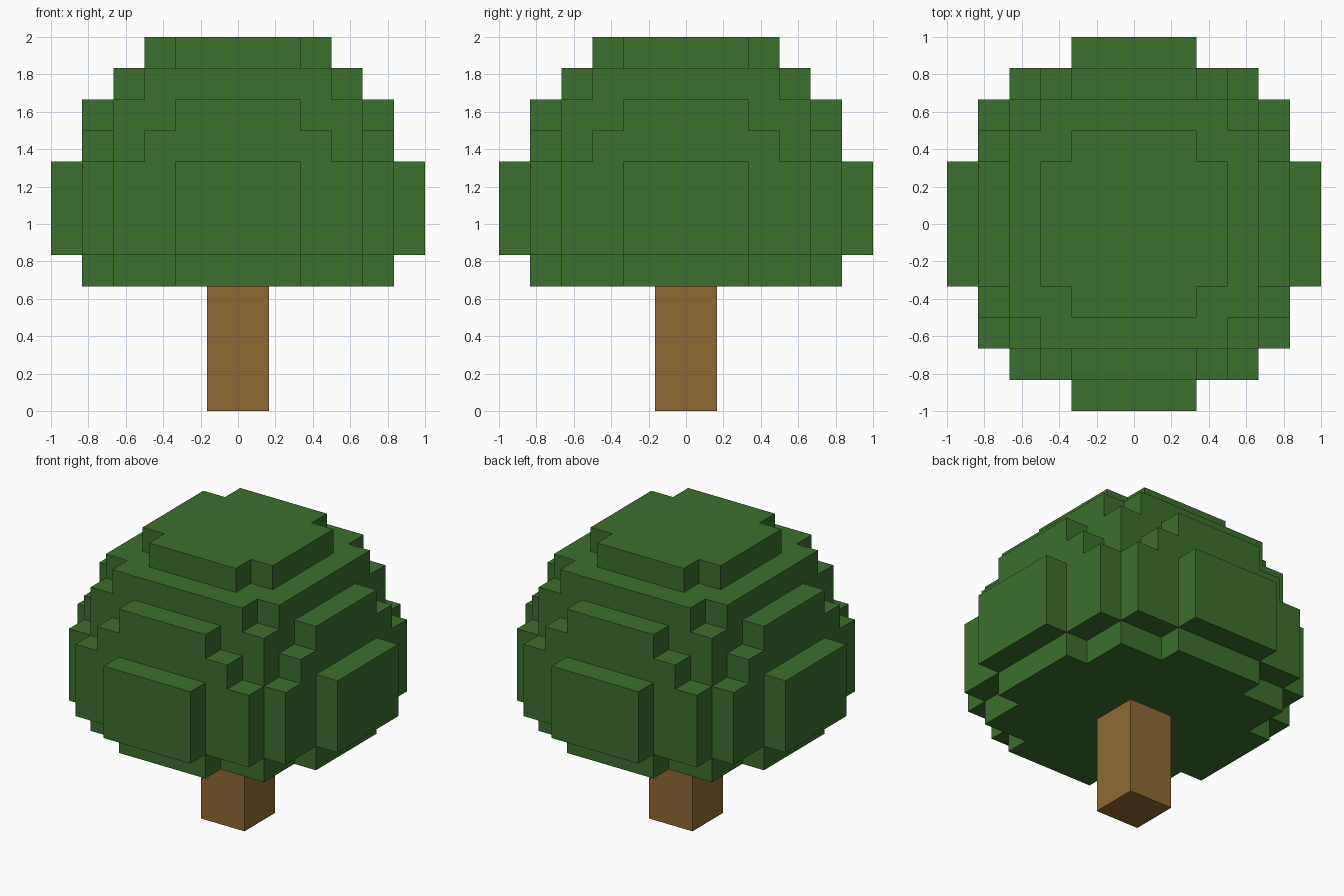
import bpy
import bmesh
from mathutils import Vector

default_cube = bpy.data.objects.get("Cube")
if default_cube:
    bpy.data.objects.remove(default_cube, do_unlink=True)

UNIT = 1 / 6  # edge length of one block


def make_material(name, rgb):
    mat = bpy.data.materials.new(name)
    mat.use_nodes = True
    color = (*rgb, 1.0)
    mat.diffuse_color = color
    mat.node_tree.nodes["Principled BSDF"].inputs["Base Color"].default_value = color
    return mat


def add_object(name, bm, mat):
    bmesh.ops.remove_doubles(bm, verts=bm.verts, dist=0.001)
    bmesh.ops.recalc_face_normals(bm, faces=bm.faces)
    mesh = bpy.data.meshes.new(name)
    bm.to_mesh(mesh)
    bm.free()
    mesh.materials.append(mat)
    obj = bpy.data.objects.new(name, mesh)
    bpy.context.collection.objects.link(obj)
    return obj


def add_block_shell(name, cells, mat):
    """Skin a set of block cells, keeping only the exposed faces."""
    bm = bmesh.new()
    for cell in cells:
        center = Vector(cell) + Vector((0.5, 0.5, 0.5))
        for axis in range(3):
            for sign in (-1, 1):
                neighbour = list(cell)
                neighbour[axis] += sign
                if tuple(neighbour) in cells:
                    continue
                normal, u, v = Vector(), Vector(), Vector()
                normal[axis] = sign / 2
                u[(axis + 1) % 3] = 0.5
                v[(axis + 2) % 3] = sign / 2
                corners = (-u - v, u - v, u + v, v - u)
                bm.faces.new([bm.verts.new((center + normal + c) * UNIT) for c in corners])
    # Exposed faces are already wound outwards; weld their corners
    return add_object(name, bm, mat)


leaf_green = make_material("leaf green", (0.044, 0.162, 0.026))
bark_brown = make_material("bark brown", (0.275, 0.141, 0.034))

# Canopy: each layer is a union of mirrored rectangles (half width, half depth)
rounded = [(2, 5), (4, 4)]
wide = [(2, 6), (4, 5)]
layers = {
    4: rounded,
    5: wide,
    6: wide,
    7: wide,
    8: [(3, 5), (4, 4)],
    9: rounded,
    10: [(3, 4)],
    11: [(2, 3)],
}
canopy_cells = set()
for level, rectangles in layers.items():
    for a, b in rectangles:
        for half_x, half_y in ((a, b), (b, a)):
            canopy_cells.update(
                (x, y, level)
                for x in range(-half_x, half_x)
                for y in range(-half_y, half_y)
            )
add_block_shell("leaf_canopy", canopy_cells, leaf_green)

# Trunk: square post from the ground to the underside of the canopy
trunk_cells = {(x, y, z) for x in (-1, 0) for y in (-1, 0) for z in range(4)}
add_block_shell("trunk", trunk_cells, bark_brown)
